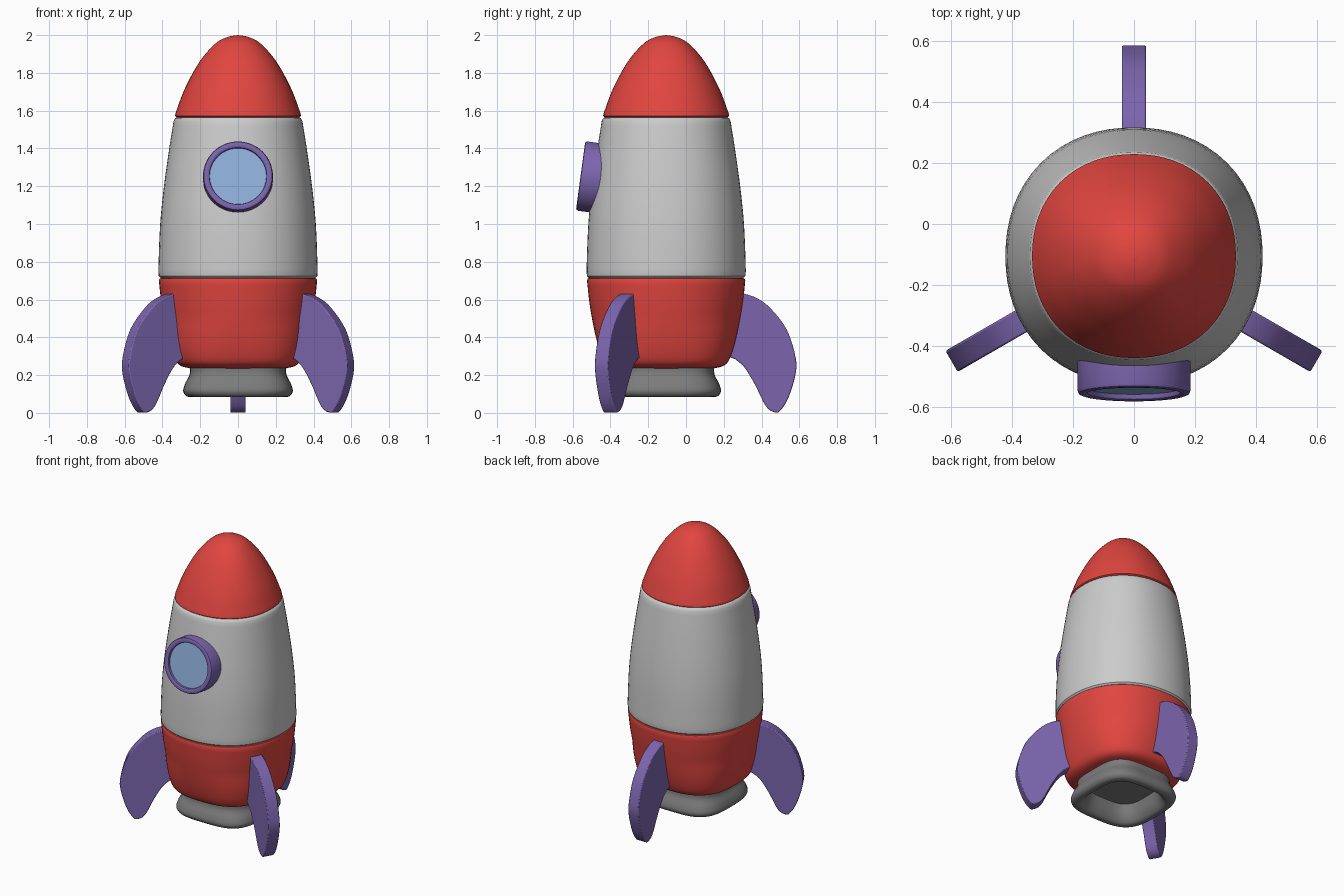
import bpy, bmesh, math
from mathutils import Matrix, Vector

if "Cube" in bpy.data.objects:
    bpy.data.objects.remove(bpy.data.objects["Cube"])

AXIS_Y = -0.105


def mat(name, rgb):
    m = bpy.data.materials.new(name)
    m.diffuse_color = (*rgb, 1)
    m.use_nodes = True
    m.node_tree.nodes["Principled BSDF"].inputs["Base Color"].default_value = m.diffuse_color
    return m


RED = mat("red", (0.75, 0.06, 0.05))
PURPLE = mat("purple", (0.2, 0.13, 0.42))
BLUE = mat("glass_blue", (0.28, 0.45, 0.72))
DARK = mat("dark_grey", (0.2, 0.2, 0.2))


def finish(name, bm, material=None, angle=40):
    bmesh.ops.remove_doubles(bm, verts=bm.verts, dist=1e-5)
    bmesh.ops.recalc_face_normals(bm, faces=bm.faces)
    me = bpy.data.meshes.new(name)
    bm.to_mesh(me)
    bm.free()
    ob = bpy.data.objects.new(name, me)
    bpy.context.collection.objects.link(ob)
    if material:
        me.materials.append(material)
    bpy.ops.object.select_all(action='DESELECT')
    ob.select_set(True)
    bpy.context.view_layer.objects.active = ob
    bpy.ops.object.shade_smooth_by_angle(angle=math.radians(angle))
    return ob


def smooth(pts, steps=5):
    """Catmull-Rom curve through the profile points."""
    v = [Vector(p) for p in pts]
    v = [2 * v[0] - v[1]] + v + [2 * v[-1] - v[-2]]
    out = []
    for a, b, c, d in zip(v, v[1:], v[2:], v[3:]):
        for i in range(steps):
            t = i / steps
            out.append(0.5 * (2 * b + (c - a) * t + (2 * a - 5 * b + 4 * c - d) * t * t
                              + (3 * b - a - 3 * c + d) * t ** 3))
    return out + [v[-2]]


def lathe(name, profile, material=None, square=2.0, matrix=None, segs=64, angle=40):
    """Revolve (radius, height) points; square > 2 makes a rounded-square section."""
    bm = bmesh.new()
    rings = []
    for r, z in profile:
        ring = []
        for i in range(segs):
            a = math.tau * i / segs
            c, s = math.cos(a), math.sin(a)
            n = square(z) if callable(square) else square
            k = max(r, 0) / (abs(c) ** n + abs(s) ** n) ** (1 / n)
            ring.append(bm.verts.new((k * c, k * s, z)))
        rings.append(ring)
    for lo, hi in zip(rings, rings[1:]):
        for i in range(segs):
            j = (i + 1) % segs
            bm.faces.new((lo[i], lo[j], hi[j], hi[i]))
    bmesh.ops.dissolve_degenerate(bm, edges=bm.edges, dist=1e-6)
    bm.transform(matrix or Matrix.Translation((0, AXIS_Y, 0)))
    return finish(name, bm, material, angle)


# Hull: nose cone, middle and lower section
nose = [(0, 1.565), (0.325, 1.565)] + smooth(
    [(0.334, 1.572), (0.326, 1.6), (0.28, 1.72), (0.203, 1.86), (0.12, 1.955), (0.055, 1.99), (0, 2.0)])
lathe("nose_cone", nose, RED, 2.15)

middle = [(0, 0.715), (0.41, 0.715)] + smooth(
    [(0.42, 0.725), (0.421, 0.78), (0.412, 1.0), (0.392, 1.2), (0.364, 1.4), (0.341, 1.545)]) \
    + [(0.333, 1.56), (0.32, 1.567), (0, 1.567)]
lathe("hull_middle", middle, None, 2.15)

lower = [(0, 0.235)] + smooth(
    [(0.25, 0.235), (0.305, 0.25), (0.338, 0.29), (0.372, 0.4), (0.403, 0.56), (0.419, 0.7)]) \
    + [(0.415, 0.711), (0.40, 0.717), (0, 0.717)]
lathe("hull_lower", lower, RED, lambda z: 2.15 + 0.6 * max(0, (0.5 - z) / 0.26))

# Hollow rounded-square engine nozzle
nozzle = [(0, 0.2)] + smooth(
    [(0.185, 0.2), (0.205, 0.13), (0.235, 0.088), (0.272, 0.088), (0.29, 0.115),
     (0.28, 0.155), (0.256, 0.205), (0.255, 0.26)])
lathe("engine_nozzle", nozzle, DARK, 3.4, angle=60)

# Porthole, tilted to follow the hull
window = Matrix.Translation((0, -0.558, 1.255)) @ Matrix.Rotation(math.radians(90 - 7.7), 4, 'X')
frame = [(0.15, -0.14), (0.185, -0.14), (0.185, -0.012), (0.181, -0.003), (0.174, 0),
         (0.159, 0), (0.152, -0.004), (0.15, -0.012), (0.15, -0.14)]
lathe("window_frame", frame, PURPLE, 2, window)
lathe("window_glass", [(0, -0.13), (0.152, -0.13), (0.152, -0.02), (0, -0.02)], BLUE, 2, window)

# Three fins around the hull
outer = smooth([(0.40, 0.635), (0.475, 0.61), (0.549, 0.557), (0.639, 0.44), (0.686, 0.29),
                (0.684, 0.2), (0.647, 0.08), (0.607, 0.015), (0.578, 0.002), (0.528, 0.035),
                (0.47, 0.15), (0.415, 0.24), (0.365, 0.285)], 4)
outline = [(0.34, 0.63)] + [tuple(p) for p in outer] + [(0.29, 0.31)]
for name, deg in (("fin_back", 90), ("fin_left", 210), ("fin_right", 330)):
    bm = bmesh.new()
    face = bm.faces.new([bm.verts.new((r, -0.04, z)) for r, z in outline])
    ext = bmesh.ops.extrude_face_region(bm, geom=[face])
    bmesh.ops.translate(bm, vec=(0, 0.08, 0),
                        verts=[g for g in ext["geom"] if isinstance(g, bmesh.types.BMVert)])
    bm.transform(Matrix.Translation((0, AXIS_Y, 0)) @ Matrix.Rotation(math.radians(deg), 4, 'Z'))
    fin = finish(name, bm, PURPLE)
    bev = fin.modifiers.new("soft_edges", 'BEVEL')
    bev.width, bev.segments, bev.limit_method = 0.006, 2, 'ANGLE'
    bev.angle_limit = math.radians(50)
